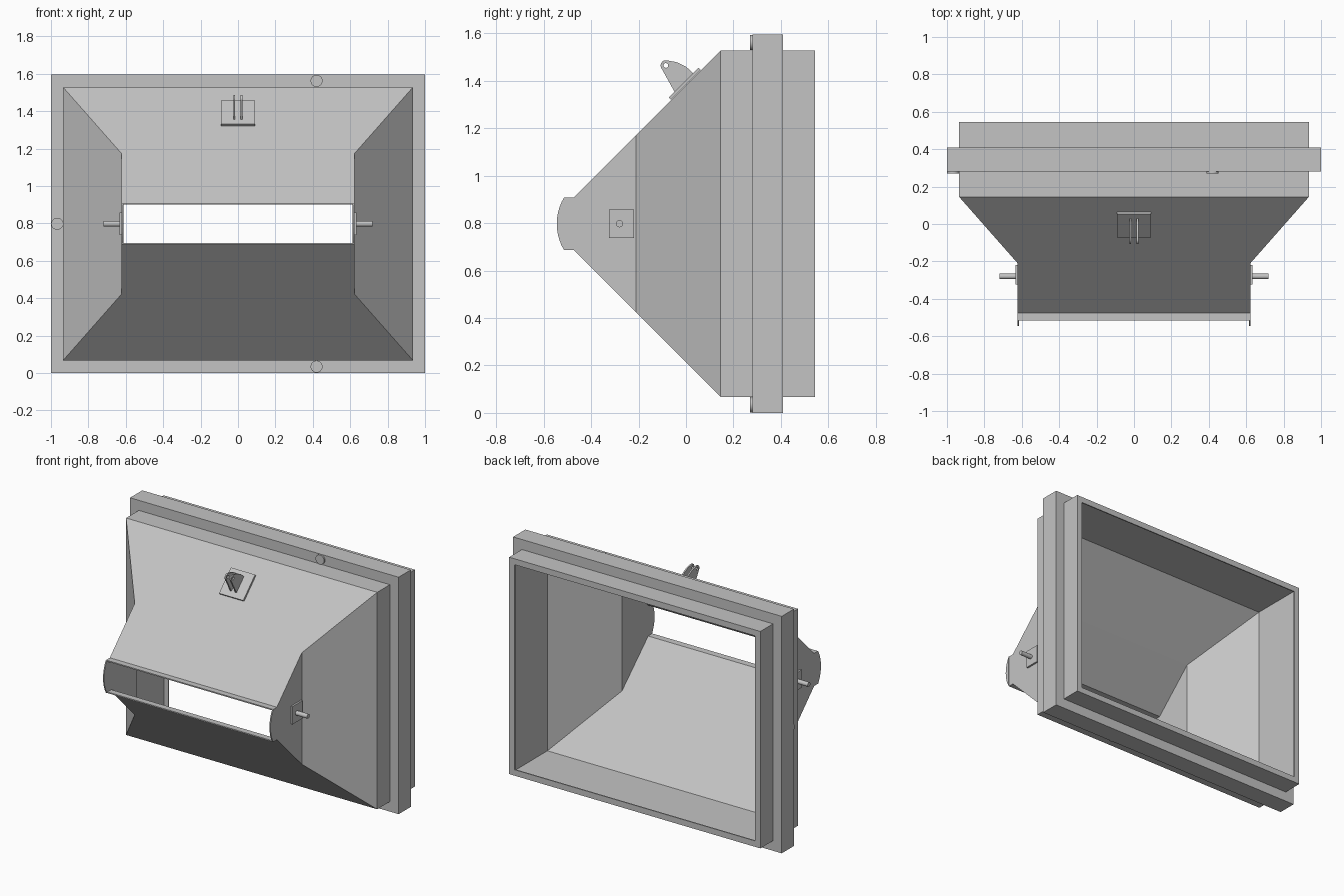
import bpy, bmesh, math
from mathutils import Matrix, Vector

cube = bpy.data.objects.get("Cube")
if cube:
    bpy.data.objects.remove(cube, do_unlink=True)

ZC = 0.7975  # height of the horizontal centre plane

grey = bpy.data.materials.new("plain_grey")
grey.use_nodes = True
colour = (0.55, 0.55, 0.55, 1)
grey.diffuse_color = colour
grey.node_tree.nodes["Principled BSDF"].inputs["Base Color"].default_value = colour


def add(name, bm):
    mesh = bpy.data.meshes.new(name)
    bm.to_mesh(mesh)
    bm.free()
    mesh.materials.append(grey)
    ob = bpy.data.objects.new(name, mesh)
    bpy.context.collection.objects.link(ob)
    return ob


def loft(name, sections, closed=False):
    """Join rectangular rings given as (half width, y, half height)."""
    bm = bmesh.new()
    corners = ((1, 1), (-1, 1), (-1, -1), (1, -1))
    rings = [[bm.verts.new((sx * w, y, ZC + sz * h)) for sx, sz in corners]
             for w, y, h in sections]
    pairs = list(zip(rings, rings[1:]))
    if closed:
        pairs.append((rings[-1], rings[0]))
    for a, b in pairs:
        for i in range(4):
            j = (i + 1) % 4
            bm.faces.new((a[i], a[j], b[j], b[i]))
    return add(name, bm)


def box(name, centre, size, tilt=0):
    bm = bmesh.new()
    m = (Matrix.Translation(centre) @ Matrix.Rotation(tilt, 4, 'X')
         @ Matrix.Diagonal((*size, 1)))
    bmesh.ops.create_cube(bm, size=1, matrix=m)
    return add(name, bm)


def cylinder(name, centre, radius, depth, axis, sides=24):
    bm = bmesh.new()
    turn = Vector((0, 0, 1)).rotation_difference(Vector(axis)).to_matrix().to_4x4()
    bmesh.ops.create_cone(bm, cap_ends=True, segments=sides, radius1=radius,
                          radius2=radius, depth=depth,
                          matrix=Matrix.Translation(centre) @ turn)
    ob = add(name, bm)
    for p in ob.data.polygons:
        p.use_smooth = len(p.vertices) == 4
    ob.data.set_sharp_from_angle(angle=math.radians(40))
    return ob


def slab(name, outline, x, thickness):
    """Extrude a (y, z) outline along x, centred on x."""
    bm = bmesh.new()
    face = bm.faces.new([bm.verts.new((x - thickness / 2, y, z)) for y, z in outline])
    ext = bmesh.ops.extrude_face_region(bm, geom=[face])
    moved = [v for v in ext["geom"] if isinstance(v, bmesh.types.BMVert)]
    bmesh.ops.translate(bm, verts=moved, vec=(thickness, 0, 0))
    bmesh.ops.recalc_face_normals(bm, faces=bm.faces)
    return add(name, bm)


def arc(cy, cz, r, start, end, steps):
    angles = [math.radians(start + (end - start) * i / steps) for i in range(steps + 1)]
    return [(cy + r * math.cos(a), cz + r * math.sin(a)) for a in angles]


# Sheet hood: back lip, straight box, tapered funnel, slot lip
hood = loft("hood_shell", [
    (0.895, 0.545, 0.69), (0.935, 0.545, 0.73), (0.935, 0.145, 0.73),
    (0.622, -0.21, 0.375), (0.622, -0.475, 0.11), (0.622, -0.515, 0.11)])
solid = hood.modifiers.new("sheet_thickness", 'SOLIDIFY')
solid.thickness = 0.008
solid.offset = -1
solid.use_even_offset = True

# Mounting flange around the box
loft("mounting_flange", [(1, 0.41, ZC), (1, 0.28, ZC),
                         (0.93, 0.28, 0.725), (0.93, 0.41, 0.725)], closed=True)

# Round pads on the front of the flange
for label, x, z in (("top", 0.42, 1.562), ("bottom", 0.42, 0.034), ("right", -0.967, ZC)):
    cylinder(label + "_flange_pad", (x, 0.276, z), 0.032, 0.012, (0, 1, 0))

# Curved cheeks, pivot plates and pivot pins on both sides
half = math.degrees(math.asin(0.11 / 0.217))
for side, s in (("left", 1), ("right", -1)):
    slab(side + "_cheek", arc(-0.328, ZC, 0.217, 180 - half, 180 + half, 10),
         s * 0.6195, 0.008)
    box(side + "_pivot_plate", (s * 0.627, -0.272, ZC), (0.014, 0.105, 0.12))
    cylinder(side + "_pivot_pin", (s * 0.67, -0.28, ZC), 0.015, 0.1, (1, 0, 0))

# Bracket plate lying on the upper slope
box("bracket_plate", (0, -0.005, 1.388), (0.18, 0.178, 0.014), math.radians(45))

# Twin bracket ears with a hole through the rounded tip
eye = (-0.085, 1.465)
ear_outline = (arc(*eye, 0.022, 215, 80, 8)
               + [(-0.04, 1.479), (0, 1.46), (0.035, 1.428), (-0.045, 1.348)])
cutter = cylinder("ear_hole_cutter", (0, *eye), 0.01, 0.2, (1, 0, 0), 16)
cutter.hide_render = True
cutter.hide_viewport = True
for side, x in (("left", 0.018), ("right", -0.02)):
    ear = slab(side + "_bracket_ear", ear_outline, x, 0.01)
    cut = ear.modifiers.new("hole", 'BOOLEAN')
    cut.operation = 'DIFFERENCE'
    cut.object = cutter
    cut.solver = 'EXACT'
